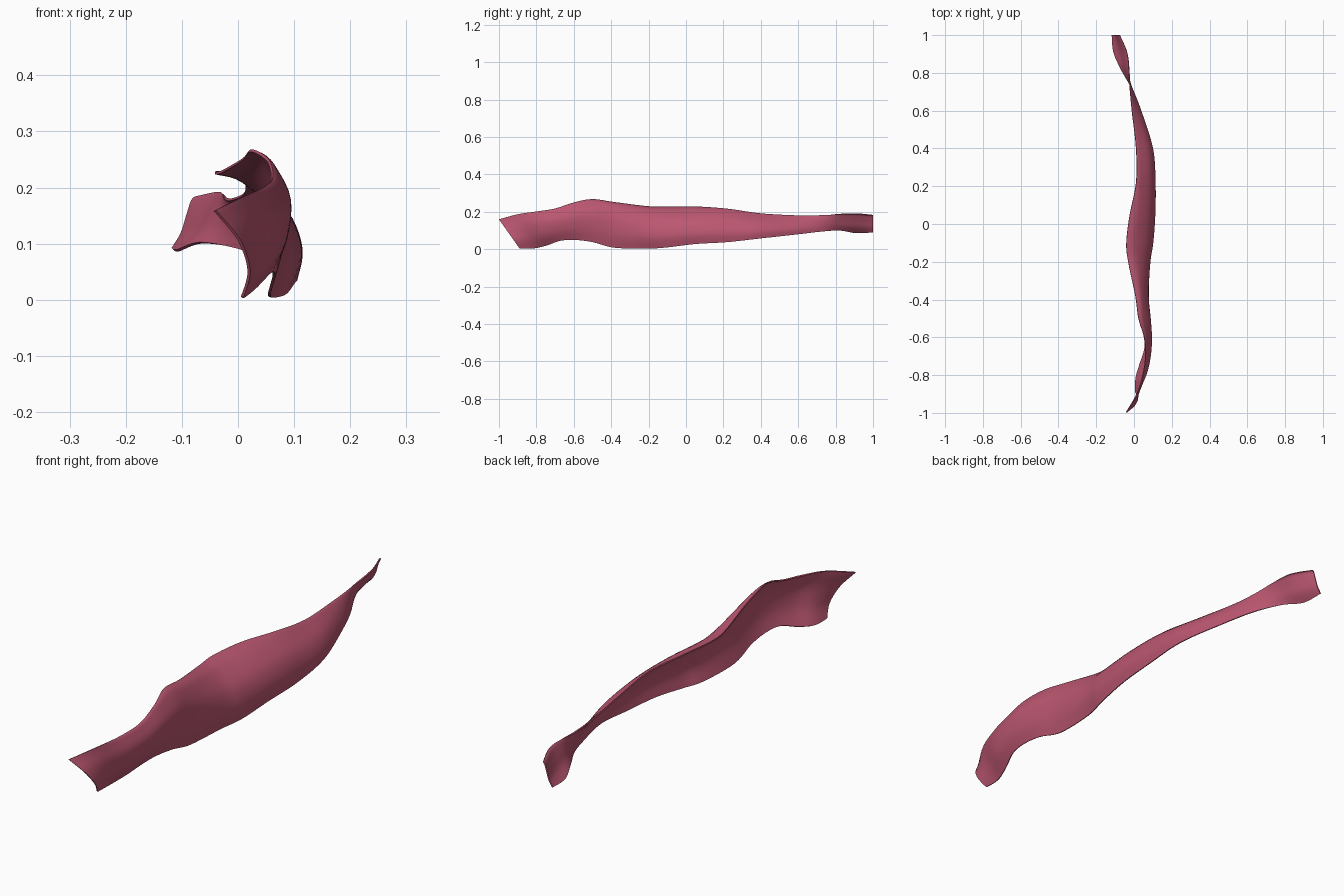
import bpy, bmesh

if "Cube" in bpy.data.objects:
    bpy.data.objects.remove(bpy.data.objects["Cube"])

mat = bpy.data.materials.new("muscle_rose")
mat.diffuse_color = (0.50, 0.095, 0.165, 1)
mat.use_nodes = True
mat.node_tree.nodes["Principled BSDF"].inputs["Base Color"].default_value = mat.diffuse_color

# cross-sections: y, top z, bottom z, then x at five heights from top rim to bottom rim
SECTIONS = [
    (-1.00, .160, .004, -.040, -.030, .005, .022, .010),
    (-0.90, .187, .004, .018, .022, .036, .034, .012),
    (-0.80, .202, .020, .048, .056, .072, .064, .032),
    (-0.70, .218, .045, .062, .072, .090, .082, .056),
    (-0.60, .250, .050, .055, .068, .094, .088, .064),
    (-0.50, .268, .038, .025, .050, .086, .084, .066),
    (-0.38, .252, .008, .008, .040, .074, .076, .058),
    (-0.20, .230, .004, -.030, .016, .070, .087, .066),
    (-0.10, .229, .010, -.040, .010, .078, .102, .086),
    (0.05, .229, .028, -.022, .022, .086, .113, .100),
    (0.22, .217, .038, .012, .036, .090, .114, .106),
    (0.40, .192, .058, .012, .030, .076, .100, .096),
    (0.60, .181, .080, -.010, .000, .022, .038, .036),
    (0.72, .182, .094, -.020, -.016, -.010, -.008, -.010),
    (0.82, .186, .100, -.024, -.028, -.038, -.050, -.066),
    (0.91, .188, .086, -.036, -.044, -.058, -.076, -.106),
    (1.00, .180, .090, -.074, -.080, -.088, -.098, -.114),
]
FRACTIONS = (0, .07, .35, .70, 1)


def smooth_path(pts, steps):
    """Spline through equally long tuples."""
    out = []
    for i in range(len(pts) - 1):
        a, b, c, d = (pts[max(0, min(len(pts) - 1, i + k))] for k in (-1, 0, 1, 2))
        for s in range(steps):
            t = s / steps
            out.append(tuple(q + .5 * t * (r - p + t * (2 * p - 5 * q + 4 * r - w
                             + t * (3 * (q - r) + w - p)))
                             for p, q, r, w in zip(a, b, c, d)))
    return out + [tuple(pts[-1])]


# muscle sheet lofted along y
bm = bmesh.new()
rows = []
for y, top, bottom, *xs in smooth_path(SECTIONS, 6):
    profile = [(x, top + (bottom - top) * f, f) for x, f in zip(xs, FRACTIONS)]
    slant = .11 * max(0, (-.6 - y) / .4)          # oblique front end
    rows.append([bm.verts.new((x, y + slant * f, z))
                 for x, z, f in smooth_path(profile, 5)])
for r, s in zip(rows, rows[1:]):
    for i in range(len(r) - 1):
        bm.faces.new((r[i], r[i + 1], s[i + 1], s[i]))
bmesh.ops.recalc_face_normals(bm, faces=bm.faces)
# outer side of the sheet faces +x
if sum(f.normal.x * f.calc_area() for f in bm.faces) < 0:
    bmesh.ops.reverse_faces(bm, faces=bm.faces)
mesh = bpy.data.meshes.new("muscle_sheet")
bm.to_mesh(mesh)
bm.free()
mesh.materials.append(mat)
sheet = bpy.data.objects.new("muscle_sheet", mesh)
bpy.context.collection.objects.link(sheet)

# thin wall grown inward
wall = sheet.modifiers.new("wall", 'SOLIDIFY')
wall.thickness = .005
wall.offset = -1
bpy.context.view_layer.objects.active = sheet
sheet.select_set(True)
bpy.ops.object.modifier_apply(modifier="wall")
bpy.ops.object.shade_smooth_by_angle()
